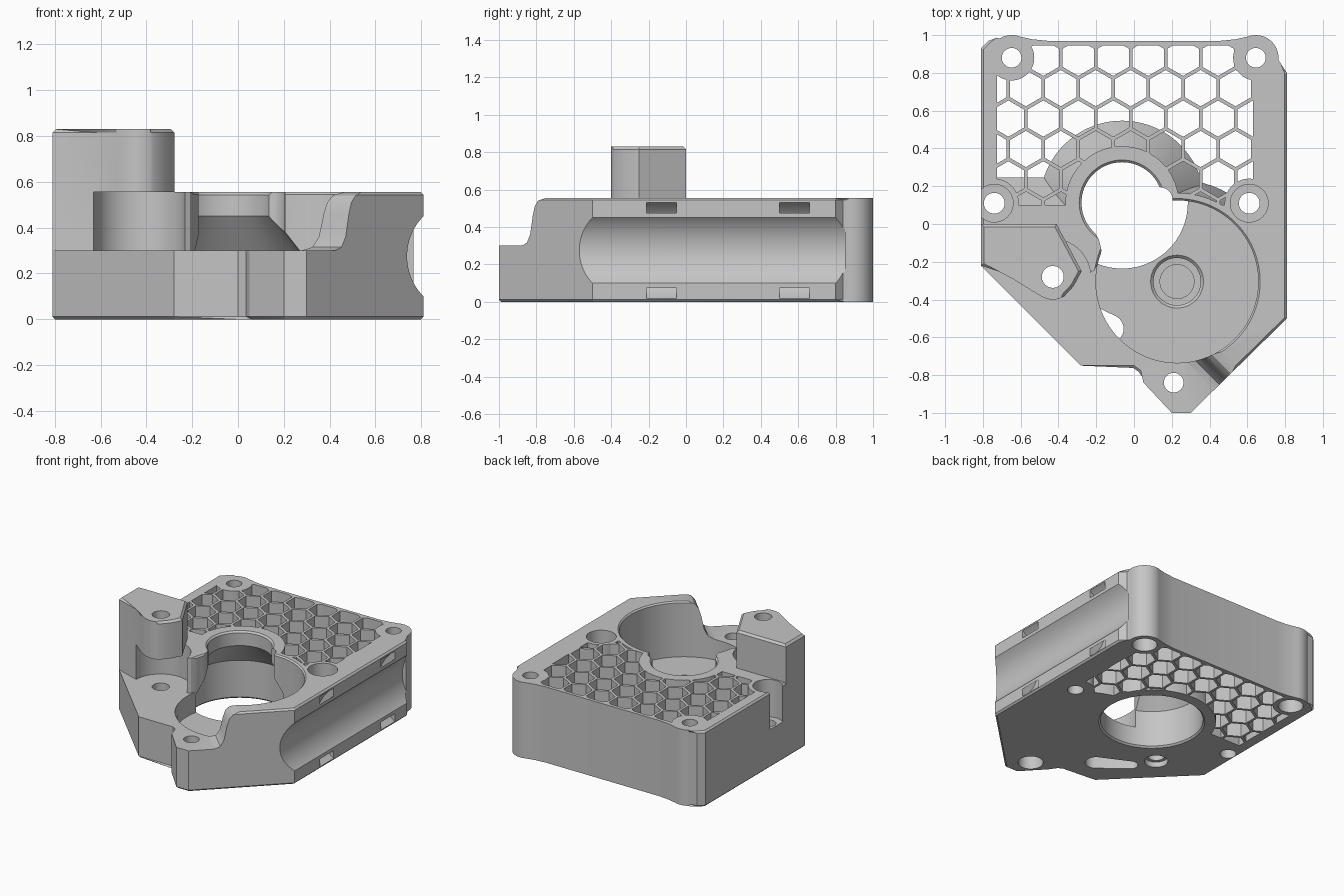
import bpy, bmesh
from math import sin, cos, pi, radians, sqrt
from mathutils import Matrix

if "Cube" in bpy.data.objects:
    bpy.data.objects.remove(bpy.data.objects["Cube"], do_unlink=True)

SHADE = (0.56, 0.56, 0.56, 1)
grey = bpy.data.materials.new("light_grey")
grey.use_nodes = True
grey.diffuse_color = SHADE
grey.node_tree.nodes["Principled BSDF"].inputs["Base Color"].default_value = SHADE


def finish(bm, name):
    bmesh.ops.recalc_face_normals(bm, faces=bm.faces)
    mesh = bpy.data.meshes.new(name)
    bm.to_mesh(mesh)
    bm.free()
    mesh.materials.append(grey)
    obj = bpy.data.objects.new(name, mesh)
    bpy.context.collection.objects.link(obj)
    return obj


def add_prism(bm, points, z0, z1):
    low = [bm.verts.new((x, y, z0)) for x, y in points]
    high = [bm.verts.new((x, y, z1)) for x, y in points]
    bm.faces.new(low[::-1])
    bm.faces.new(high)
    for i in range(len(points)):
        j = (i + 1) % len(points)
        bm.faces.new((low[i], low[j], high[j], high[i]))


def prism(name, points, z0, z1, chamfer=0, matrix=None):
    bm = bmesh.new()
    add_prism(bm, points, z0, z1)
    if chamfer:
        rims = [e for e in bm.edges if abs(e.verts[0].co.z - e.verts[1].co.z) < 1e-6]
        bmesh.ops.bevel(bm, geom=rims, offset=chamfer, segments=1, affect='EDGES')
    if matrix:
        bm.transform(matrix)
    return finish(bm, name)


def arc(cx, cy, r, a0=0, a1=360, n=64):
    full = a1 - a0 == 360
    steps = n if full else n - 1
    return [(cx + r * cos(radians(a0 + (a1 - a0) * i / steps)),
             cy + r * sin(radians(a0 + (a1 - a0) * i / steps))) for i in range(n)]


def cylinder(name, cx, cy, r, z0, z1, n=64):
    return prism(name, arc(cx, cy, r, n=n), z0, z1)


def turned(name, cx, cy, profile, n=72):
    """Solid of revolution from (radius, height) pairs, bottom to top."""
    bm = bmesh.new()
    rings = [[bm.verts.new((x, y, z)) for x, y in arc(cx, cy, r, n=n)] for r, z in profile]
    for a, b in zip(rings, rings[1:]):
        for i in range(n):
            j = (i + 1) % n
            bm.faces.new((a[i], a[j], b[j], b[i]))
    bm.faces.new(rings[0][::-1])
    bm.faces.new(rings[-1])
    return finish(bm, name)


def boolean(target, tool, operation='DIFFERENCE'):
    mod = target.modifiers.new("cut", 'BOOLEAN')
    mod.operation, mod.solver, mod.object = operation, 'EXACT', tool
    graph = bpy.context.evaluated_depsgraph_get()
    mesh = bpy.data.meshes.new_from_object(target.evaluated_get(graph))
    target.modifiers.clear()
    target.data = mesh
    bpy.data.objects.remove(tool, do_unlink=True)


TOP, LEDGE, FLOOR = 0.555, 0.30, 0.15
BORE = (-0.063, 0.112)
GEAR = (0.228, -0.305)
ARM = (-0.43, -0.28)
POSTS = [(0.645, 0.88), (-0.648, 0.88)]
SIDE_BOLTS = [(0.61, 0.11), (-0.74, 0.11)]
FRONT_BOLT = (0.21, -0.84)

# Main block with rounded rear posts
outline = [(-0.81, -0.22), (-0.28, -0.75), (0.0, -0.75), (0.035, -0.775), (0.05, -0.84),
           (0.2, -1.0), (0.3, -1.0), (0.81, -0.5), (0.81, 0.8), (0.768, 0.84)]
outline += arc(*POSTS[0], 0.12, -5, 110, 20) + [(0.54, 0.978), (0.46, 0.97)]
outline += [(-0.46, 0.97), (-0.54, 0.978)] + arc(*POSTS[1], 0.12, 70, 128, 10) + [(-0.77, 0.97), (-0.81, 0.93)]
body = prism("housing_body", outline, 0, TOP, 0.012)

# Lowered front-left ledge, leaving a rounded tip beside the bore
boolean(body, prism("ledge_cut", [(-0.95, -0.22), (-0.81, -0.22), (-0.63, -0.28), (-0.3, -0.25),
        (-0.25, -0.268), (-0.21, -0.245), (-0.185, -0.2), (-0.172, -0.14), (-0.185, -0.085),
        (-0.21, -0.04), (0.0, -0.05), (0.18, -0.52), (0.12, -1.1), (-0.95, -1.1)], LEDGE, 0.9))

# Curved step between the front tab and the full height
s = -0.237
step = [(s - 1, LEDGE), (s - 0.085, LEDGE), (s - 0.045, 0.315), (s - 0.02, 0.36), (s, 0.46),
        (s + 0.015, 0.51), (s + 0.04, 0.54), (s + 0.085, TOP), (s + 0.085, 0.7), (s - 1, 0.7)]
h = sqrt(0.5)
turn = Matrix(((h, 0, h, 0), (h, 0, -h, 0), (0, 1, 0, 0), (0, 0, 0, 1)))
boolean(body, prism("step_cut", step, 0.5, 1.4, 0, turn))

# Tower rising from the ledge, hollowed by a round clearance under its head
tower = [(-0.81, 0.0), (-0.81, -0.22), (-0.63, -0.28), (-0.53, -0.36)]
tower += arc(*ARM, 0.12, 240, 300, 10) + [(-0.32, -0.33), (-0.277, -0.25), (-0.41, 0.0)]
boolean(body, prism("tower", tower, LEDGE - 0.05, 0.83, 0.015), 'UNION')
boolean(body, cylinder("clearance_cut", *ARM, 0.2, LEDGE, TOP))

# Honeycomb cells, trimmed by the solid parts around them
bm = bmesh.new()
PITCH = 0.185
for row in range(6):
    y = 0.88 - row * PITCH * 0.87
    for col in range(-5, 6):
        x = -0.11 + (col + 0.5 * (row % 2)) * PITCH
        add_prism(bm, arc(x, y, 0.096, 30, 390, 6), -0.1, 0.7)
cells = finish(bm, "honeycomb_cut")
boolean(cells, prism("window", [(-0.725, 0.1), (0.63, 0.1), (0.63, 0.945), (-0.725, 0.945)], -0.2, 0.8),
        'INTERSECT')
for x, y in POSTS:
    boolean(cells, cylinder("post_pad", x, y, 0.12, -0.3, 0.9))
for x, y in SIDE_BOLTS:
    boolean(cells, cylinder("bolt_pad", x, y, 0.13, -0.3, 0.9))
boolean(cells, turned("gear_pad", *GEAR, [(0.54, -0.3), (0.54, 0.25), (0.47, 0.45), (0.47, 0.9)]))
boolean(cells, turned("bore_boss", *BORE, [(0.435, -0.3), (0.435, 0.28), (0.3, 0.46), (0.3, 0.9)]))
lengthwise = Matrix(((0, 0, 1, 0), (1, 0, 0, 0), (0, 1, 0, 0), (0, 0, 0, 1)))
boolean(cells, prism("sloped_pad", [(0, -0.3), (0.245, -0.3), (0.245, 0.28), (0.09, 0.47), (0, 0.47)],
                     -0.8, -0.3, 0, lengthwise))
boolean(body, cells)

# Gear recess, bearing seat and tapered main bore
boolean(body, turned("gear_cut", *GEAR, [(0.43, FLOOR), (0.43, TOP - 0.01), (0.45, TOP + 0.01)], 96))
boolean(body, cylinder("cusp_cut", 0.135, 0.125, 0.07, LEDGE, 0.7, 32))
boolean(body, turned("bearing_cut", *GEAR, [(0.09, 0.07), (0.09, 0.1), (0.125, 0.101), (0.125, 0.135),
                                            (0.155, 0.165)], 48))
boolean(body, turned("bore_cut", *BORE, [(0.38, -0.02), (0.348, 0.012), (0.348, 0.28), (0.215, 0.45),
                                         (0.215, TOP - 0.012), (0.24, TOP + 0.013)]))

# Underside slot
boolean(body, prism("slot_cut", arc(-0.13, -0.555, 0.075, -120, 60, 16)
                    + arc(-0.33, -0.43, 0.05, 60, 240, 12), -0.1, 0.22))

# Bolt holes and their counterbores
for x, y in POSTS + [FRONT_BOLT]:
    boolean(body, turned("bolt_cut", x, y, [(0.085, -0.05), (0.085, 0.12), (0.052, 0.121), (0.052, 0.9)], 40))
for x, y in SIDE_BOLTS:
    boolean(body, turned("side_bolt_cut", x, y, [(0.055, -0.05), (0.055, 0.28), (0.1, 0.281), (0.1, 0.7)], 40))
boolean(body, turned("arm_bolt_cut", *ARM, [(0.08, -0.05), (0.08, 0.04), (0.058, 0.041), (0.058, 1.0)], 40))

# Cable channel along the right wall, with tie loops behind it
lay = Matrix.Translation((0.988, 0, 0.275)) @ Matrix.Rotation(pi / 2, 4, 'X')
boolean(body, prism("channel_cut", arc(0, 0, 0.25, n=96), -0.85, 1.1, 0, lay))
for y0, y1 in ((-0.21, -0.05), (0.5, 0.66)):
    loop = arc(0, 0, 0.313, 90, 270, 40) + arc(0, 0, 0.268, 270, 90, 40)
    boolean(body, prism("tie_cut", loop, -y1, -y0, 0, lay))

# Smooth the curved walls, keep the edges crisp
body.data.materials.clear()
body.data.materials.append(grey)
for poly in body.data.polygons:
    poly.material_index = 0
bpy.ops.object.select_all(action='DESELECT')
body.select_set(True)
bpy.context.view_layer.objects.active = body
bpy.ops.object.shade_smooth_by_angle(angle=radians(25))
